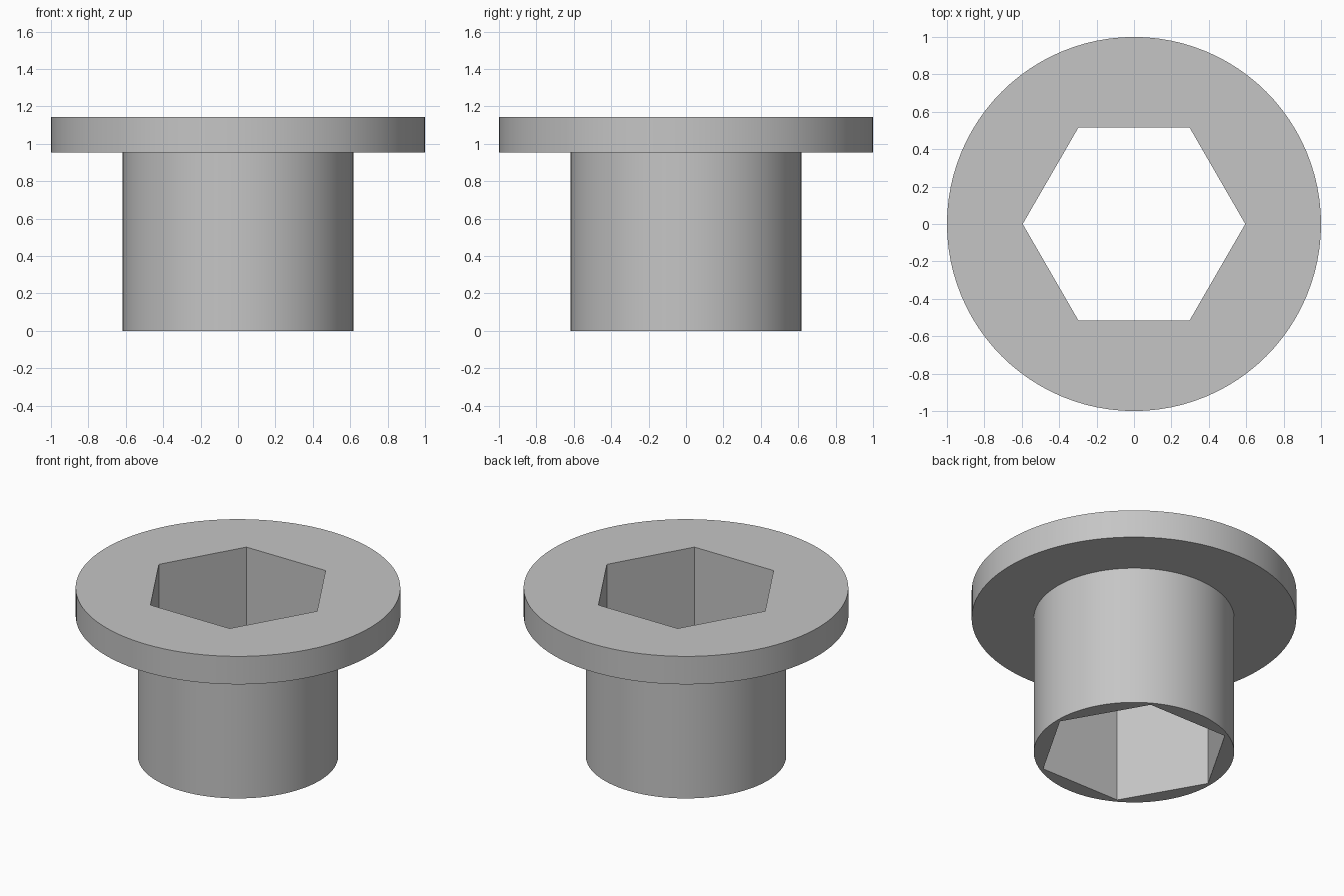
import bpy
import bmesh
from math import cos, sin, pi, radians

cube = bpy.data.objects.get("Cube")
if cube:
    bpy.data.objects.remove(cube, do_unlink=True)

SEGMENTS = 96          # divisible by six, so socket corners are exact
FLANGE_R, BARREL_R, SOCKET_R = 1.0, 0.617, 0.595
HEIGHT, FLANGE_Z = 1.144, 0.954

grey = bpy.data.materials.new("plain grey")
grey.use_nodes = True
colour = (0.56, 0.56, 0.56, 1.0)
grey.diffuse_color = colour
grey.node_tree.nodes["Principled BSDF"].inputs["Base Color"].default_value = colour


def round_radius(radius):
    return lambda angle: radius


def hex_radius(angle):
    """Distance from the axis to the hexagonal wall."""
    return SOCKET_R * cos(pi / 6) / cos(angle % (pi / 3) - pi / 6)


def add_ring(bm, radius_at, z):
    angles = [2 * pi * i / SEGMENTS for i in range(SEGMENTS)]
    return [bm.verts.new((radius_at(a) * cos(a), radius_at(a) * sin(a), z))
            for a in angles]


# Flanged bushing: closed profile swept round the axis, hexagonal through bore
profile = [
    (hex_radius, 0),
    (round_radius(BARREL_R), 0),
    (round_radius(BARREL_R), FLANGE_Z),
    (round_radius(FLANGE_R), FLANGE_Z),
    (round_radius(FLANGE_R), HEIGHT),
    (hex_radius, HEIGHT),
]
bm = bmesh.new()
rings = [add_ring(bm, radius_at, z) for radius_at, z in profile]
for lower, upper in zip(rings, rings[1:] + rings[:1]):
    for i in range(SEGMENTS):
        j = (i + 1) % SEGMENTS
        bm.faces.new((lower[i], lower[j], upper[j], upper[i]))
bmesh.ops.recalc_face_normals(bm, faces=bm.faces)

mesh = bpy.data.meshes.new("flanged_hex_bushing")
bm.to_mesh(mesh)
bm.free()
mesh.materials.append(grey)
bushing = bpy.data.objects.new("flanged_hex_bushing", mesh)
bpy.context.collection.objects.link(bushing)

# Smooth round walls, crisp rims and socket corners
bpy.ops.object.select_all(action="DESELECT")
bushing.select_set(True)
bpy.context.view_layer.objects.active = bushing
bpy.ops.object.shade_smooth_by_angle(angle=radians(30))
